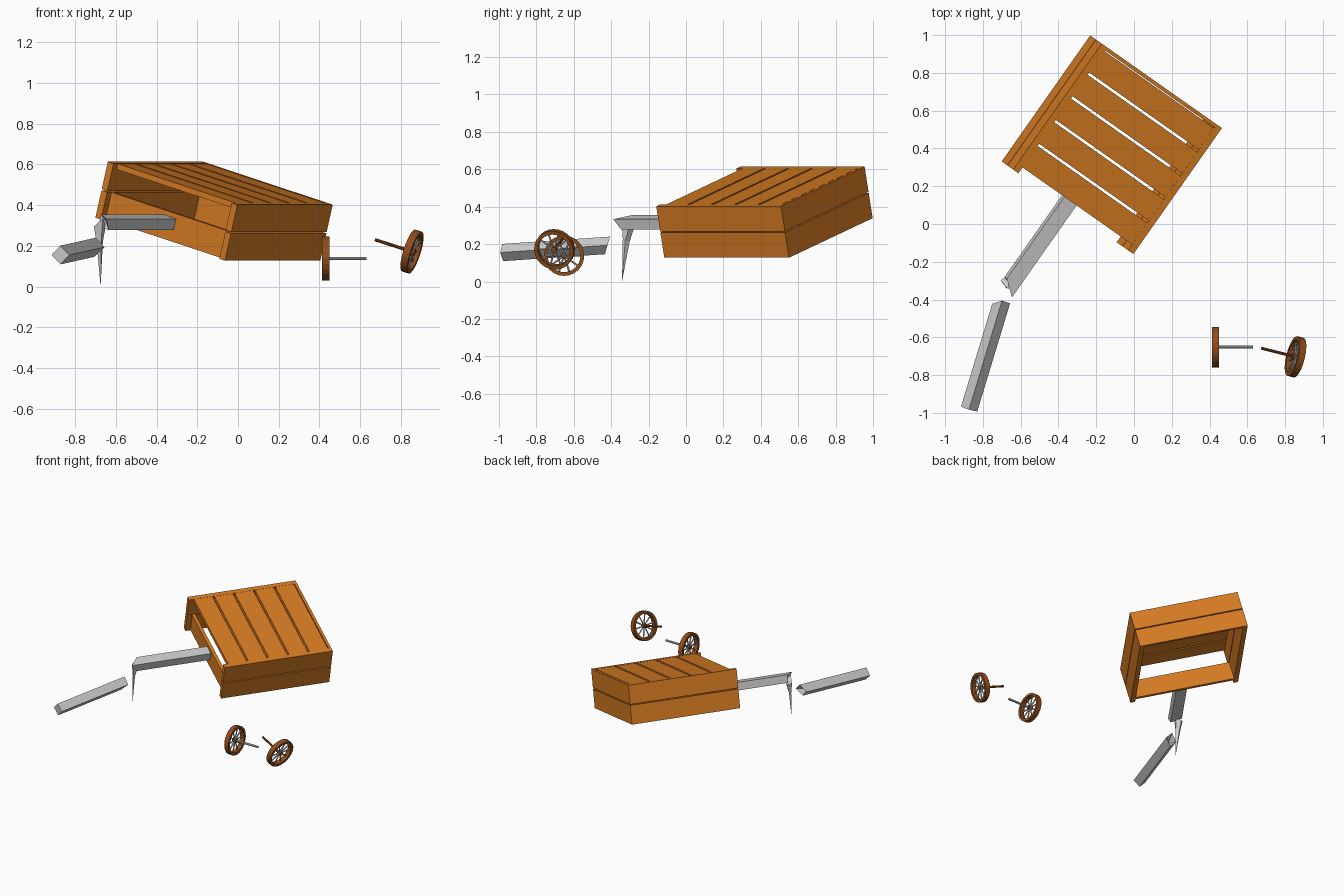
import bpy, bmesh
from math import radians, pi, cos, sin
from mathutils import Matrix, Vector

if "Cube" in bpy.data.objects:
    bpy.data.objects.remove(bpy.data.objects["Cube"])


def material(name, rgb):
    m = bpy.data.materials.new(name)
    m.diffuse_color = (*rgb, 1)
    m.use_nodes = True
    m.node_tree.nodes["Principled BSDF"].inputs["Base Color"].default_value = m.diffuse_color
    return m


WOOD = material("orange_wood", (0.68, 0.2, 0.017))
BROWN = material("brown_wood", (0.27, 0.075, 0.012))


def finish(name, bm, matrix, mat=None):
    bmesh.ops.recalc_face_normals(bm, faces=bm.faces)
    mesh = bpy.data.meshes.new(name)
    bm.to_mesh(mesh)
    bm.free()
    ob = bpy.data.objects.new(name, mesh)
    bpy.context.collection.objects.link(ob)
    ob.matrix_world = matrix
    if mat:
        mesh.materials.append(mat)
    return ob


def board(name, x, y, z, matrix, mat=WOOD):
    """Box given as (min, max) on each local axis."""
    bm = bmesh.new()
    c = Vector(((x[0] + x[1]) / 2, (y[0] + y[1]) / 2, (z[0] + z[1]) / 2))
    size = (x[1] - x[0], y[1] - y[0], z[1] - z[0], 1)
    bmesh.ops.create_cube(bm, size=1, matrix=Matrix.Translation(c) @ Matrix.Diagonal(size))
    return finish(name, bm, matrix, mat)


def broken_beam(name, profile, start, ends, pit, matrix):
    """Prism along local y whose far end breaks off in a jagged hollow."""
    bm = bmesh.new()
    a = [bm.verts.new((x, start, z)) for x, z in profile]
    b = [bm.verts.new((x, e, z)) for (x, z), e in zip(profile, ends)]
    n = len(profile)
    mid = bm.verts.new((sum(p[0] for p in profile) / n, pit, sum(p[1] for p in profile) / n))
    bm.faces.new(a)
    for i in range(n):
        j = (i + 1) % n
        bm.faces.new((a[i], a[j], b[j], b[i]))
        bm.faces.new((b[i], b[j], mid))
    return finish(name, bm, matrix)


def cylinder(bm, r, z0, z1, sides, matrix=Matrix()):
    bmesh.ops.create_cone(bm, cap_ends=True, segments=sides, radius1=r, radius2=r, depth=z1 - z0,
                          matrix=matrix @ Matrix.Translation((0, 0, (z0 + z1) / 2)))


# Overturned cart body: tilted frame with x across, y along, z out of the floor
BODY = (Matrix.Translation((-0.087, 0.398, 0.508)) @ Matrix.Rotation(radians(-35.1), 4, 'Z')
        @ Matrix.Rotation(radians(15.2), 4, 'Y'))
HX, HY, T = 0.403, 0.4075, 0.035
rows = {"upper": (-0.139, 0), "lower": (-0.285, -0.146)}

# Floor planks
for i in range(5):
    y = -0.37 + i * 0.1535
    board(f"floor_plank_{i + 1}", (-HX + T, HX - T), (y, y + 0.139), (-0.03, -0.001), BODY)

# Side and back boards
for row, z in rows.items():
    board(f"left_side_board_{row}", (-HX, -HX + T), (-HY, HY), z, BODY)
    board(f"right_side_board_{row}", (HX - T, HX), (-HY, HY), z, BODY)
    board(f"back_board_{row}", (-HX + T, HX - T), (0.388, HY), z, BODY)

# Remaining front board
board("front_board", (-HX + T, HX - T), (-0.37, -0.345), rows["lower"], BODY)

# Drawbar still fixed to the body, snapped at the end
broken_beam("drawbar_stub", [(-0.041, -0.17), (0.041, -0.17), (0.041, -0.228), (-0.041, -0.228)],
            -0.36, [-0.9, -0.965, -0.925, -0.9], -0.9, BODY)

# Splinter hanging from the snapped end
bm = bmesh.new()
rings = [[(-.708, -.30, .295), (-.664, -.345, .335), (-.65, -.30, .30), (-.68, -.28, .28)],
         [(-.694, -.31, .21), (-.672, -.338, .23), (-.664, -.325, .22), (-.68, -.302, .21)]]
top, low = [[bm.verts.new(p) for p in r] for r in rings]
tip = bm.verts.new((-.675, -.342, 0))
bm.faces.new(top)
for i in range(4):
    j = (i + 1) % 4
    bm.faces.new((top[i], top[j], low[j], low[i]))
    bm.faces.new((low[i], low[j], tip))
finish("splinter", bm, Matrix())

# Loose drawbar piece, lying on edge
a, b = Vector((-0.873, -0.98, 0.155)), Vector((-0.703, -0.42, 0.193))
rot = (b - a).to_track_quat('Y', 'Z').to_matrix().to_4x4()
broken_beam("loose_drawbar", [(-0.045, 0), (0, 0.046), (0.045, 0), (0, -0.046)],
            0, [0.57, 0.605, 0.6, 0.57], 0.53, Matrix.Translation(a) @ rot)


# Wheels: local z is the axle direction, pointing inward along the axle
def wheel(name, centre, axis, axle_len, axle_mat, spokes=10, radius=0.108):
    m = Matrix.Translation(centre) @ Vector(axis).to_track_quat('Z', 'Y').to_matrix().to_4x4()
    # rim
    bm = bmesh.new()
    n = 24
    prof = [(radius, -.018), (radius, .018), (radius - .02, .018), (radius - .02, -.018)]
    loops = [[bm.verts.new((r * cos(2 * pi * i / n), r * sin(2 * pi * i / n), z)) for r, z in prof]
             for i in range(n)]
    for i in range(n):
        p, q = loops[i], loops[(i + 1) % n]
        for k in range(4):
            bm.faces.new((p[k], q[k], q[(k + 1) % 4], p[(k + 1) % 4]))
    finish(name + "_rim", bm, m, BROWN)
    # spokes
    bm = bmesh.new()
    for i in range(spokes):
        turn = Matrix.Rotation(2 * pi * i / spokes, 4, 'Z') @ Matrix.Rotation(pi / 2, 4, 'Y')
        cylinder(bm, 0.005, 0.01, radius - 0.015, 6, turn)
    finish(name + "_spokes", bm, m)
    # hub
    bm = bmesh.new()
    cylinder(bm, 0.016, -0.016, 0.016, 12)
    finish(name + "_hub", bm, m, BROWN)
    # axle
    bm = bmesh.new()
    cylinder(bm, 0.008, -0.01, axle_len, 10)
    finish(name + "_axle", bm, m, axle_mat)


wheel("upright_wheel", (0.431, -0.652, 0.138), (1, 0, 0), 0.2, None)
wheel("tilted_wheel", (0.855, -0.703, 0.172), (-0.18, 0.045, 0.058), 0.195, BROWN)
